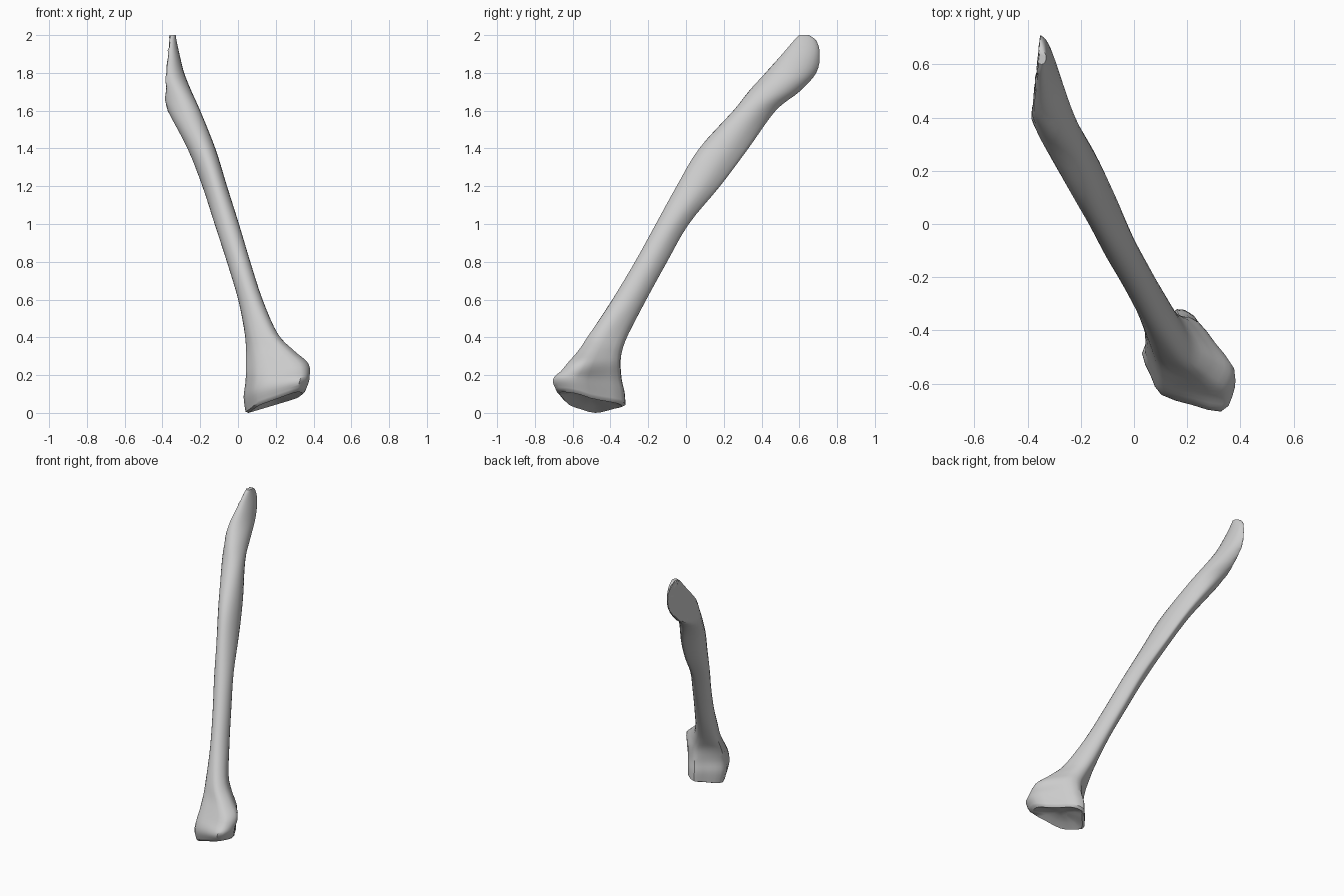
import bpy, bmesh, math, random
from mathutils import Vector

if "Cube" in bpy.data.objects:
    bpy.data.objects.remove(bpy.data.objects["Cube"])
random.seed(4)
SIDES, STEPS = 24, 4

# Unit outline of the flared lower end, counter-clockwise from +x
FLARE = [(1, -.31), (.57, .31), (.17, .87), (-.23, 1), (-.46, .77), (-.8, .46),
         (-1, .15), (-.8, -.31), (-.57, -.67), (.11, -.87), (.74, -1), (.97, -.72)]

# Level sections: height, x min, x max, y min, y max, slant, flare amount, ridge
SECTIONS = [
    (.06, .04, .355, -.69, -.32, -.4, 1, 0),
    (.12, .03, .37, -.705, -.325, -.4, 1, 0),
    (.18, .04, .375, -.69, -.34, -.4, 1, 0),
    (.26, .043, .37, -.63, -.345, -.4, .9, 0),
    (.33, .042, .295, -.57, -.335, -.4, .7, 0),
    (.42, .035, .21, -.51, -.3, -.35, .4, .1),
    (.6, .0, .13, -.39, -.21, -.25, 0, .2),
    (.8, -.06, .065, -.27, -.1, -.22, 0, .3),
    (1, -.125, .005, -.16, .015, -.2, 0, .4),
    (1.2, -.19, -.058, -.05, .18, -.2, 0, .45),
    (1.4, -.27, -.12, .07, .33, -.27, 0, .4),
    (1.6, -.375, -.2, .25, .475, -.35, 0, .2),
    (1.7, -.41, -.245, .33, .6, -.3, 0, 0),
    (1.8, -.43, -.285, .42, .69, -.1, 0, 0),
    (1.9, -.4, -.31, .51, .708, 0, 0, 0),
    (1.97, -.38, -.325, .57, .69, 0, 0, 0),
    (2, -.365, -.33, .6, .65, 0, 0, 0),
]


def spline(p0, p1, p2, p3, t):
    """Catmull-Rom blend of equally long tuples."""
    return [b + .5 * t * (c - a + t * (2 * a - 5 * b + 4 * c - d + t * (3 * (b - c) + d - a)))
            for a, b, c, d in zip(p0, p1, p2, p3)]


def flare_point(u):
    n = len(FLARE)
    i = int(u * n)
    return spline(*[FLARE[(i + k) % n] for k in (-1, 0, 1, 2)], u * n - i)


def ring(section):
    z, x0, x1, y0, y1, slant, flare, ridge = section
    points = []
    for i in range(SIDES):
        a = math.tau * i / SIDES
        x = math.cos(a)
        y = slant * x + math.sqrt(1 - slant * slant) * math.sin(a)
        # Pinch the back of the shaft into a sharp border
        x += ridge * max(0, y) ** 2 * (.2 - x)
        fx, fy = flare_point(i / SIDES)
        x, y = x + flare * (fx - x), y + flare * (fy - y)
        px = (x0 + x1) / 2 + x * (x1 - x0) / 2
        py = (y0 + y1) / 2 + y * (y1 - y0) / 2
        # Broken upper end: a rough flat break facing -x
        if z > 1.5:
            px = max(px, -.382 + .11 * (py - .42) + random.uniform(-.004, .004))
        points.append(Vector((px, py, z)))
    return points


# Interpolate sections along the shaft
levels = []
for i in range(len(SECTIONS) - 1):
    near = [SECTIONS[min(max(i + k, 0), len(SECTIONS) - 1)] for k in (-1, 0, 1, 2)]
    levels += [spline(*near, s / STEPS) for s in range(STEPS)]
levels.append(SECTIONS[-1])
rings = [ring(s) for s in levels]

# Slant the joint surface at the lower end, fading out upwards
for points in rings:
    for p in points:
        fade = max(0, 1 - (p.z - .06) / .16)
        tilt = .3 * (p.x - .22) + .2 * max(0, -.5 - p.y)
        p.z = max(0, p.z + fade * tilt)

# Hollow joint surface
rim = rings[0]
middle = sum(rim, Vector()) / SIDES
for scale, lift in ((.9, -.012), (.6, .005), (.25, .015)):
    rings.insert(0, [middle + (p - middle) * scale + Vector((0, 0, lift)) for p in rim])
for p in rings[2]:
    p.z = max(0, p.z)

bm = bmesh.new()
loops = [[bm.verts.new(p) for p in points] for points in rings]
for low, high in zip(loops, loops[1:]):
    for i in range(SIDES):
        j = (i + 1) % SIDES
        bm.faces.new((low[i], low[j], high[j], high[i]))
bm.faces.new(loops[0][::-1])
bm.faces.new(loops[-1])
bmesh.ops.recalc_face_normals(bm, faces=bm.faces)
mesh = bpy.data.meshes.new("bone_shaft")
bm.to_mesh(mesh)
bm.free()
bone = bpy.data.objects.new("bone_shaft", mesh)
bpy.context.collection.objects.link(bone)

# Single pale grey colour
grey = bpy.data.materials.new("pale_grey")
grey.use_nodes = True
colour = (.6, .6, .6, 1)
grey.diffuse_color = colour
grey.node_tree.nodes["Principled BSDF"].inputs["Base Color"].default_value = colour
mesh.materials.append(grey)

bpy.context.view_layer.objects.active = bone
bone.select_set(True)
bpy.ops.object.shade_smooth_by_angle(angle=math.radians(40))
